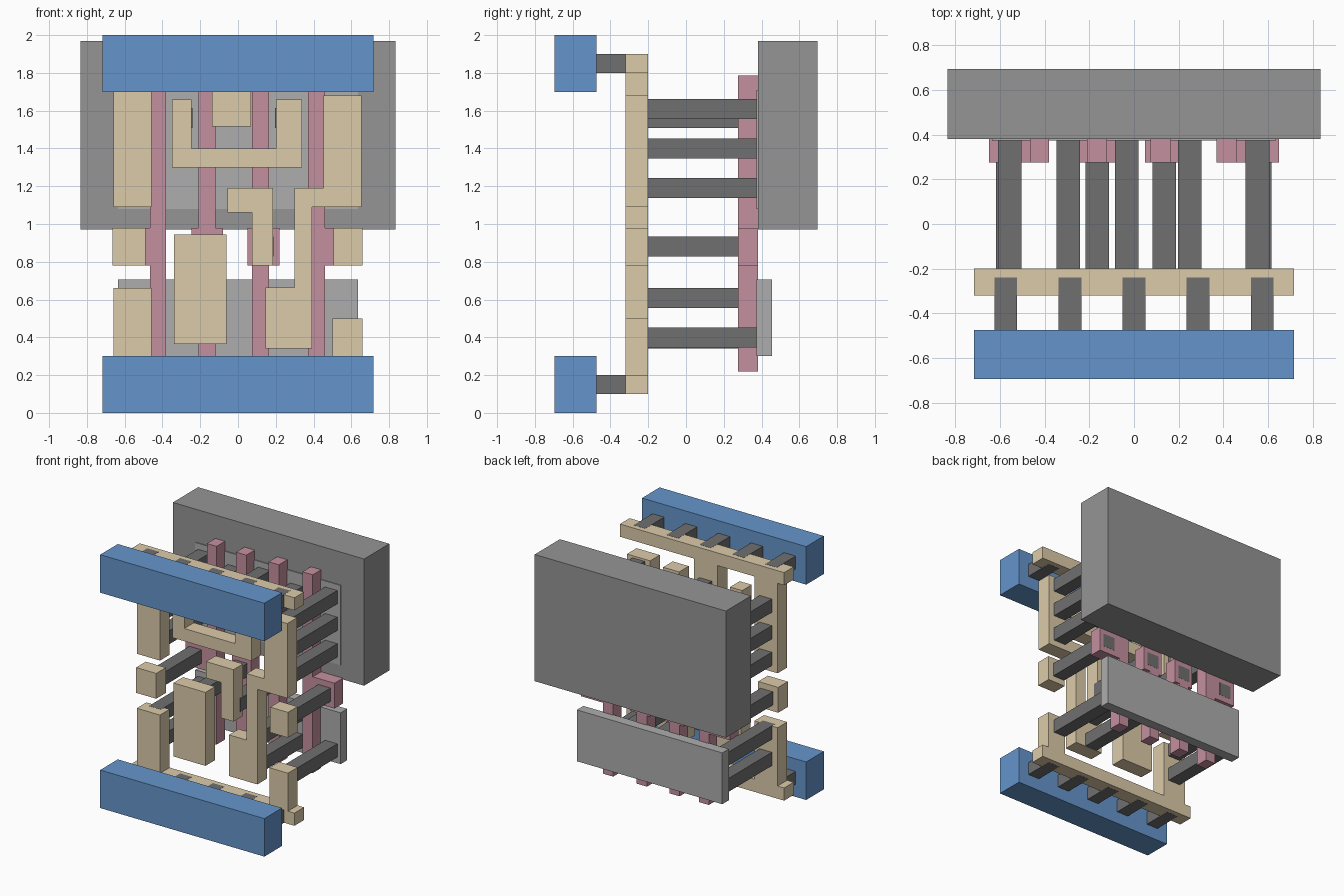
import bpy
import bmesh


def material(name, rgb):
    m = bpy.data.materials.new(name)
    m.diffuse_color = (*rgb, 1)
    return m


BLUE = material("blue", (0.13, 0.30, 0.60))
TAN = material("tan", (0.72, 0.60, 0.40))
PINK = material("pink", (0.56, 0.28, 0.35))
DARK = material("dark_grey", (0.16, 0.16, 0.16))
MID = material("mid_grey", (0.30, 0.30, 0.30))
LIGHT = material("light_grey", (0.42, 0.42, 0.42))


def plate(name, outline, y0, y1, mat):
    """Extrude an outline in the x-z plane from y0 (front) to y1 (back)."""
    bm = bmesh.new()
    face = bm.faces.new([bm.verts.new((x, y0, z)) for x, z in outline])
    ext = bmesh.ops.extrude_face_region(bm, geom=[face])
    verts = [g for g in ext["geom"] if isinstance(g, bmesh.types.BMVert)]
    bmesh.ops.translate(bm, verts=verts, vec=(0, y1 - y0, 0))
    bmesh.ops.recalc_face_normals(bm, faces=bm.faces)
    mesh = bpy.data.meshes.new(name)
    bm.to_mesh(mesh)
    bm.free()
    mesh.materials.append(mat)
    ob = bpy.data.objects.new(name, mesh)
    bpy.context.collection.objects.link(ob)
    return ob


def rect(x0, x1, z0, z1):
    return [(x0, z0), (x1, z0), (x1, z1), (x0, z1)]


# Back slab and the two thin active-area plates
plate("well_slab", rect(-0.835, 0.835, 0.97, 1.97), 0.38, 0.695, MID)
plate("upper_active_plate", rect(-0.635, 0.635, 1.08, 1.71), 0.373, 0.455, LIGHT)
plate("lower_active_plate", rect(-0.635, 0.635, 0.30, 0.705), 0.373, 0.455, LIGHT)

# Pink gate strips, each widened by a contact pad: strip x range, pad x range
for s0, s1, p0, p1 in [(-0.465, -0.38, -0.65, -0.38), (-0.21, -0.12, -0.245, -0.08),
                       (0.075, 0.165, 0.05, 0.22), (0.37, 0.46, 0.37, 0.65)]:
    left = [(s0, 0.78), (p0, 0.78), (p0, 0.98), (s0, 0.98)] if p0 < s0 else []
    right = [(s1, 0.98), (p1, 0.98), (p1, 0.78), (s1, 0.78)] if p1 > s1 else []
    plate("gate_strip", [(s0, 0.22)] + left + [(s0, 1.785), (s1, 1.785)] + right
          + [(s1, 0.22)], 0.275, 0.38, PINK)

# Tan wiring layer
wiring = {
    "upper_rail": [(-0.717, 1.80), (-0.66, 1.80), (-0.66, 1.09), (-0.457, 1.09),
                   (-0.457, 1.80), (-0.137, 1.80), (-0.137, 1.515), (0.07, 1.515),
                   (0.07, 1.80), (0.717, 1.80), (0.717, 1.90), (-0.717, 1.90)],
    "lower_rail": [(-0.717, 0.10), (0.717, 0.10), (0.717, 0.20), (0.66, 0.20),
                   (0.66, 0.50), (0.50, 0.50), (0.50, 0.20), (-0.457, 0.20),
                   (-0.457, 0.66), (-0.66, 0.66), (-0.66, 0.20), (-0.717, 0.20)],
    "u_wire": [(-0.35, 1.30), (0.34, 1.30), (0.34, 1.66), (0.20, 1.66), (0.20, 1.40),
               (-0.245, 1.40), (-0.245, 1.66), (-0.35, 1.66)],
    "output_wire": [(0.145, 0.34), (0.393, 0.34), (0.393, 1.09), (0.655, 1.09),
                    (0.655, 1.68), (0.453, 1.68), (0.453, 1.19), (0.30, 1.19),
                    (0.30, 0.665), (0.145, 0.665)],
    "hook_wire": [(0.075, 0.78), (0.185, 0.78), (0.185, 1.19), (-0.055, 1.19),
                  (-0.055, 1.06), (0.075, 1.06)],
    "block_wire": rect(-0.34, -0.06, 0.365, 0.945),
    "left_pad_wire": rect(-0.665, -0.49, 0.78, 0.98),
    "right_pad_wire": rect(0.505, 0.66, 0.78, 0.98),
}
for name, outline in wiring.items():
    plate(name, outline, -0.32, -0.20, TAN)


# Dark square pegs
def peg(name, x, z, y0, y1, h=0.053):
    plate(name, rect(x - h, x + h, z - h, z + h), y0, y1, DARK)


for x, z in [(-0.557, 1.19), (-0.557, 1.40), (-0.557, 1.61), (-0.295, 1.56),
             (-0.032, 1.61), (0.249, 1.56), (0.553, 1.19), (0.553, 1.40),
             (0.553, 1.61), (-0.557, 0.40), (-0.557, 0.608), (0.249, 0.395),
             (0.249, 0.608), (0.553, 0.40)]:
    peg("active_peg", x, z, -0.24, 0.39)
for x in (-0.565, -0.165, 0.135, 0.562):
    peg("gate_peg", x, 0.88, -0.24, 0.381)

# Blue power bars with their rail pegs
for side, z0, zp in (("upper", 1.70, 1.85), ("lower", 0.0, 0.15)):
    plate(side + "_power_bar", rect(-0.717, 0.717, z0, z0 + 0.30), -0.695, -0.475, BLUE)
    for i in range(5):
        peg(side + "_rail_peg", (i - 2) * 0.287, zp, -0.50, -0.24, 0.051)
